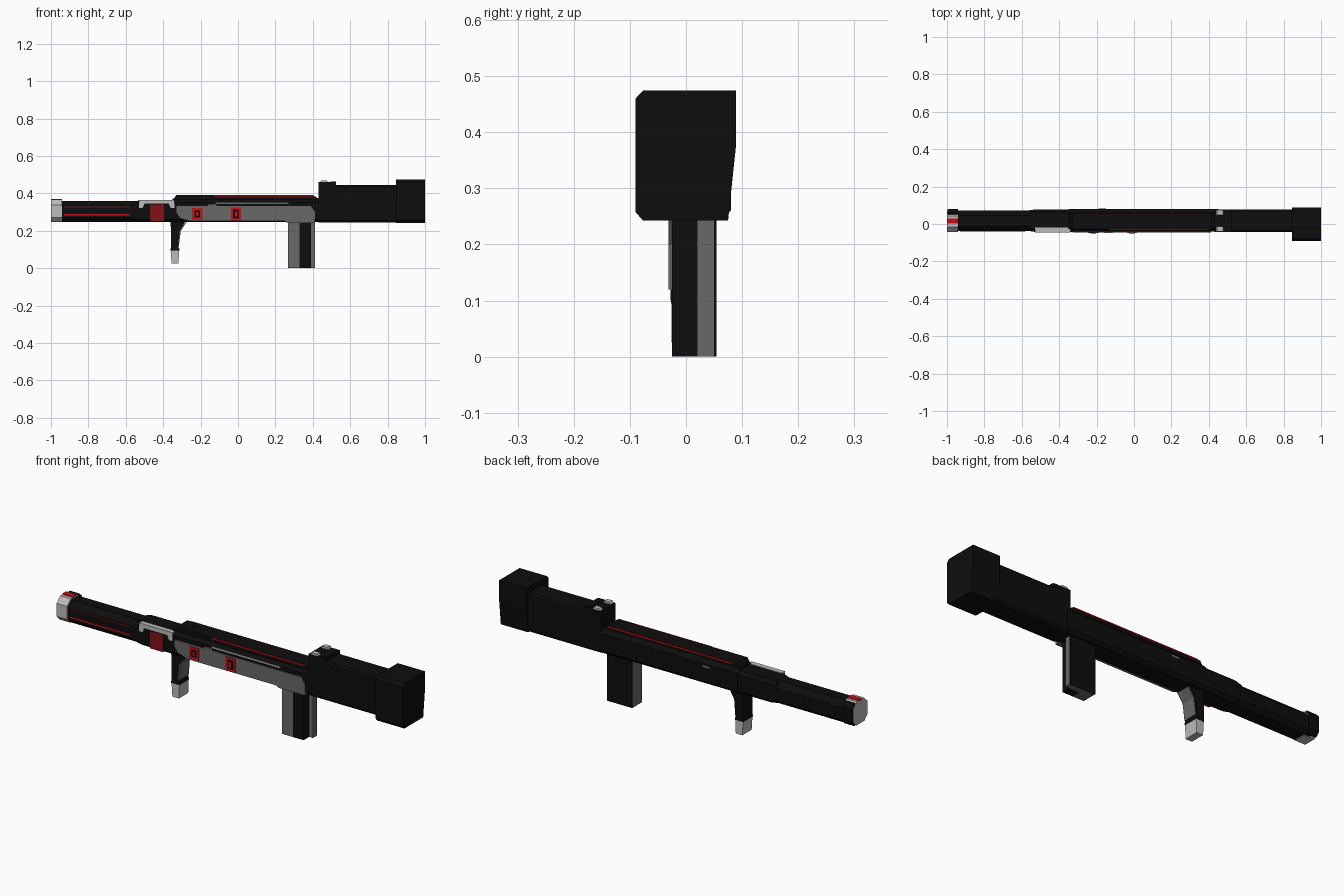
import bpy, bmesh

CY = 0.017  # centre line of the slim body in y


def material(name, r, g, b):
    m = bpy.data.materials.new(name)
    m.diffuse_color = (r, g, b, 1)
    return m


BLACK = material("black", 0.004, 0.004, 0.004)
GREY = material("mid_grey", 0.14, 0.14, 0.14)
LIGHT = material("light_grey", 0.5, 0.5, 0.5)
RED = material("red", 0.6, 0.005, 0.008)
DARK_RED = material("dark_red", 0.22, 0.006, 0.009)


def loft(name, rings, mat):
    """Skin equal-length rings of 3D points and cap both ends."""
    bm = bmesh.new()
    loops = [[bm.verts.new(p) for p in ring] for ring in rings]
    n = len(loops[0])
    for a, b in zip(loops, loops[1:]):
        for i in range(n):
            j = (i + 1) % n
            bm.faces.new((a[i], a[j], b[j], b[i]))
    bm.faces.new(loops[0][::-1])
    bm.faces.new(loops[-1])
    bmesh.ops.recalc_face_normals(bm, faces=bm.faces)
    me = bpy.data.meshes.new(name)
    bm.to_mesh(me)
    bm.free()
    me.materials.append(mat)
    ob = bpy.data.objects.new(name, me)
    bpy.context.collection.objects.link(ob)
    return ob


def along_x(name, prof, x0, x1, mat):
    return loft(name, [[(x, y, z) for y, z in prof] for x in (x0, x1)], mat)


def along_y(name, prof, y0, y1, mat):
    return loft(name, [[(x, y, z) for x, z in prof] for y in (y0, y1)], mat)


def box(name, x0, x1, y0, y1, z0, z1, mat):
    return along_x(name, [(y0, z0), (y1, z0), (y1, z1), (y0, z1)], x0, x1, mat)


def chamfered(y0, y1, z0, z1, top, bottom):
    """Eight-sided section with separate top and bottom chamfers."""
    return [(y0 + bottom, z0), (y1 - bottom, z0), (y1, z0 + bottom), (y1, z1 - top),
            (y1 - top, z1), (y0 + top, z1), (y0, z1 - top), (y0, z0 + bottom)]


# Barrel with glowing side lines
along_x("barrel", chamfered(-0.038, 0.073, 0.248, 0.36, 0.028, 0.02), -0.97, -0.5, BLACK)
box("barrel_red_line", -0.93, -0.58, -0.04, -0.03, 0.282, 0.289, RED)
box("barrel_upper_line", -0.93, -0.58, -0.04, -0.03, 0.325, 0.329, DARK_RED)

# Muzzle: pale collar, dark back shell, red top stripe
along_x("muzzle_collar", chamfered(-0.044, 0.07, 0.246, 0.367, 0.028, 0.025), -1.0, -0.94, LIGHT)
along_x("muzzle_back_shell", chamfered(0.035, 0.079, 0.248, 0.365, 0.02, 0.02), -0.998, -0.942, BLACK)
box("muzzle_red_stripe", -1.0, -0.94, 0.002, 0.03, 0.36, 0.371, RED)

# Fore section with bracket and red panel
sec = chamfered(-0.042, 0.078, 0.246, 0.362, 0.015, 0.015)
small = [(CY + (y - CY) * 0.92, 0.3 + (z - 0.3) * 0.92) for y, z in sec]
loft("fore_section", [[(x, y, z) for y, z in s]
                      for x, s in ((-0.56, small), (-0.53, sec), (-0.33, sec))], BLACK)
along_y("fore_bracket", [(-0.53, 0.365), (-0.34, 0.365), (-0.34, 0.322), (-0.36, 0.322),
                         (-0.37, 0.345), (-0.5, 0.345), (-0.51, 0.322), (-0.53, 0.322)],
        -0.046, -0.02, LIGHT)
box("fore_red_panel", -0.47, -0.395, -0.045, -0.03, 0.25, 0.34, DARK_RED)

# Receiver body and raised top cover
along_x("receiver", chamfered(-0.041, 0.08, 0.246, 0.372, 0.02, 0.015), -0.35, 0.45, BLACK)
cover = [(-0.35, 0.36), (-0.33, 0.391), (0.4, 0.391), (0.435, 0.37), (0.435, 0.36)]
along_y("top_cover", cover, -0.026, 0.06, BLACK)
for side, y in (("front", -0.029), ("back", 0.063)):
    box(f"cover_red_line_{side}", -0.13 if side == "front" else -0.31, 0.4,
        y - 0.002, y + 0.002, 0.384, 0.39, RED)
box("back_vent", -0.19, -0.15, 0.075, 0.082, 0.335, 0.345, GREY)

# Grey side plate with pale trim strips
plate = [(-0.33, 0.332), (0.39, 0.332), (0.412, 0.3), (0.412, 0.243), (0.265, 0.243),
         (0.25, 0.252), (-0.26, 0.252), (-0.31, 0.27), (-0.33, 0.3)]
along_y("side_plate", plate, -0.046, -0.02, GREY)
box("trim_strip_long", -0.12, 0.27, -0.044, -0.03, 0.345, 0.352, LIGHT)
box("trim_strip_short", -0.16, -0.115, -0.048, -0.03, 0.326, 0.342, GREY)

# Red side switches: frame, dark recess, red centre
for i, (x0, x1, z0, z1) in enumerate(((-0.245, -0.19, 0.26, 0.322), (-0.038, 0.017, 0.255, 0.325))):
    for part, d, y, mat in (("frame", 0, -0.049, RED), ("recess", 0.012, -0.05, BLACK),
                            ("centre", 0.021, -0.051, RED)):
        box(f"switch_{part}_{i}", x0 + d, x1 - d, y, -0.03, z0 + d, z1 - d, mat)

# Foregrip: black upper, curved pale inner face, pale foot
along_y("foregrip_upper", [(-0.36, 0.26), (-0.275, 0.26), (-0.31, 0.2), (-0.318, 0.1),
                           (-0.358, 0.1)], -0.028, 0.052, BLACK)
along_y("foregrip_inner_face", [(-0.276, 0.25), (-0.272, 0.25), (-0.306, 0.2), (-0.316, 0.12),
                                (-0.32, 0.12), (-0.312, 0.2)], -0.031, 0.045, GREY)
along_y("foregrip_foot", [(-0.36, 0.1), (-0.315, 0.1), (-0.318, 0.025), (-0.355, 0.025)],
        -0.026, 0.05, LIGHT)
box("foregrip_band", -0.361, -0.314, -0.027, 0.051, 0.095, 0.105, BLACK)

# Magazine: grey shell, black core, black back plate
box("magazine_grey_front", 0.268, 0.33, -0.025, 0.02, 0, 0.25, GREY)
box("magazine_core", 0.33, 0.39, -0.025, 0.02, 0, 0.25, BLACK)
box("magazine_grey_rear", 0.268, 0.412, 0.02, 0.05, 0, 0.25, GREY)
box("magazine_back_plate", 0.268, 0.411, 0.05, 0.054, 0, 0.25, BLACK)

# Stock and butt block
along_x("stock", chamfered(-0.043, 0.077, 0.245, 0.444, 0.008, 0.01), 0.43, 0.87, BLACK)
along_x("butt_block", [(-0.077, 0.243), (0.075, 0.243), (0.089, 0.375), (0.089, 0.474),
                       (-0.077, 0.474), (-0.09, 0.46), (-0.09, 0.258)], 0.845, 1.0, BLACK)

# Rear sight: black base, two pale posts and a dark bridge
box("sight_base", 0.43, 0.525, -0.043, 0.077, 0.43, 0.46, BLACK)
for side, y in (("front", -0.04), ("back", 0.048)):
    along_y(f"sight_post_{side}", [(0.435, 0.455), (0.445, 0.47), (0.475, 0.47), (0.482, 0.455)],
            y, y + 0.026, LIGHT)
box("sight_bridge", 0.495, 0.525, -0.035, 0.068, 0.455, 0.464, BLACK)
